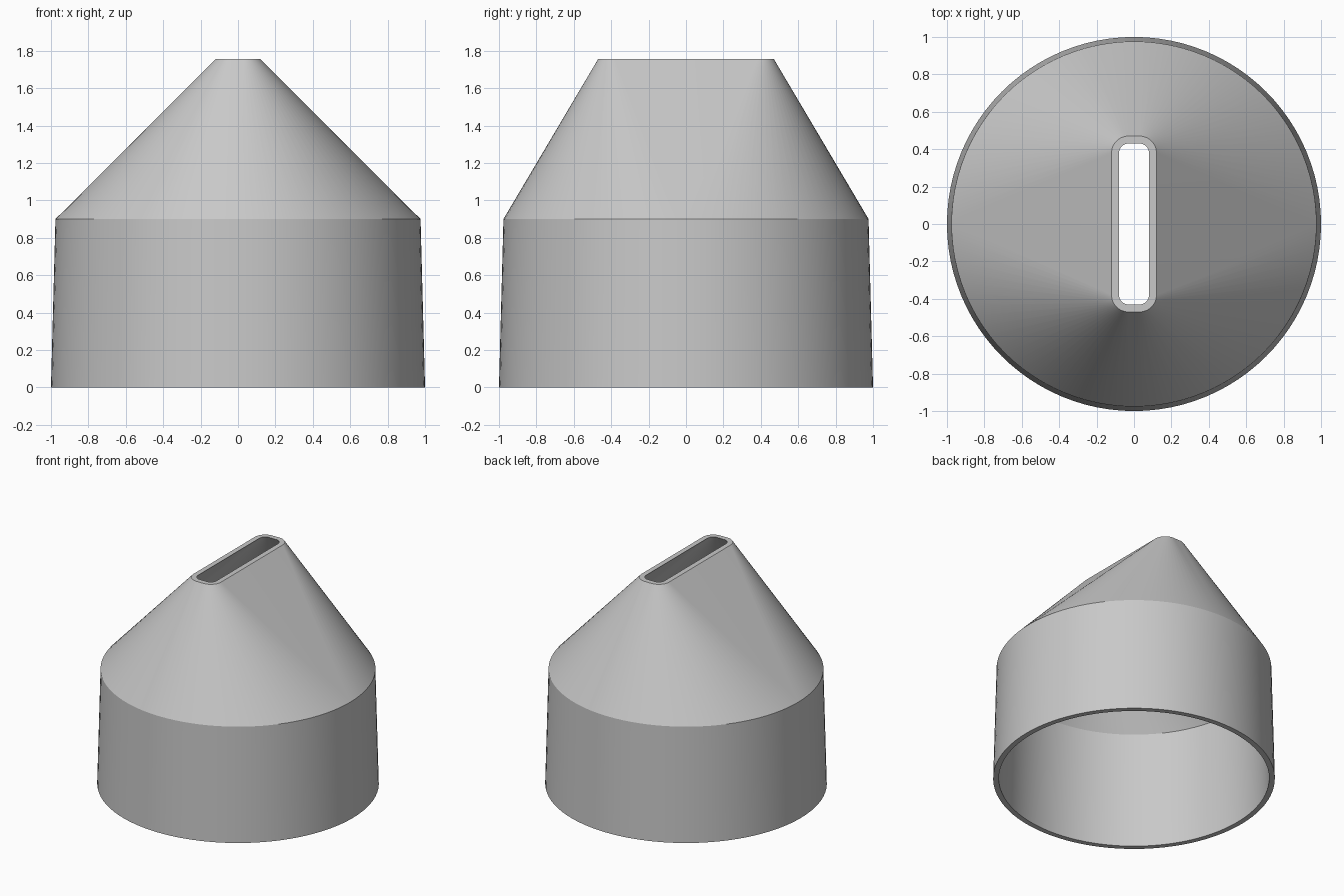
import bpy
import bmesh
from math import cos, sin, pi, radians

cube = bpy.data.objects.get("Cube")
if cube:
    bpy.data.objects.remove(cube, do_unlink=True)

# Single plastic colour
grey = bpy.data.materials.new("light_grey")
grey.use_nodes = True
colour = (0.58, 0.58, 0.58, 1)
grey.diffuse_color = colour
grey.node_tree.nodes["Principled BSDF"].inputs["Base Color"].default_value = colour

STEPS = 24                      # segments per quarter turn
SLOT_X, SLOT_Y = 0.03, 0.38     # centres of the slot's rounded corners
WALL = 0.04
SHOULDER, TOP = 0.9, 1.755


def ring(bm, radius, z, cx=0, cy=0):
    """Rounded rectangle ring; a plain circle when the corner centres are zero."""
    verts = []
    for quarter in range(4):
        sx = 1 if quarter in (0, 3) else -1
        sy = 1 if quarter < 2 else -1
        for i in range(STEPS + 1):
            a = (quarter + i / STEPS) * pi / 2
            verts.append(bm.verts.new((sx * cx + radius * cos(a),
                                       sy * cy + radius * sin(a), z)))
    return verts


def bridge(bm, lower, upper):
    n = len(lower)
    for i in range(n):
        j = (i + 1) % n
        bm.faces.new((lower[i], lower[j], upper[j], upper[i]))


# Hollow nozzle: tapered sleeve, cone blending to the slot, then back down inside
bm = bmesh.new()
loops = [
    ring(bm, 1.0, 0),
    ring(bm, 0.976, SHOULDER),
    ring(bm, 0.09, TOP, SLOT_X, SLOT_Y),
    ring(bm, 0.09 - WALL, TOP, SLOT_X, SLOT_Y),
    ring(bm, 0.976 - WALL, SHOULDER),
    ring(bm, 1.0 - WALL, 0),
]
for k, loop in enumerate(loops):
    bridge(bm, loop, loops[(k + 1) % len(loops)])
bmesh.ops.remove_doubles(bm, verts=bm.verts, dist=0.0001)
bmesh.ops.recalc_face_normals(bm, faces=bm.faces)

mesh = bpy.data.meshes.new("slot_nozzle")
bm.to_mesh(mesh)
bm.free()
mesh.materials.append(grey)
nozzle = bpy.data.objects.new("slot_nozzle", mesh)
bpy.context.collection.objects.link(nozzle)

# Smooth walls with crisp rims and shoulder
bpy.ops.object.select_all(action="DESELECT")
nozzle.select_set(True)
bpy.context.view_layer.objects.active = nozzle
bpy.ops.object.shade_smooth_by_angle(angle=radians(20))
